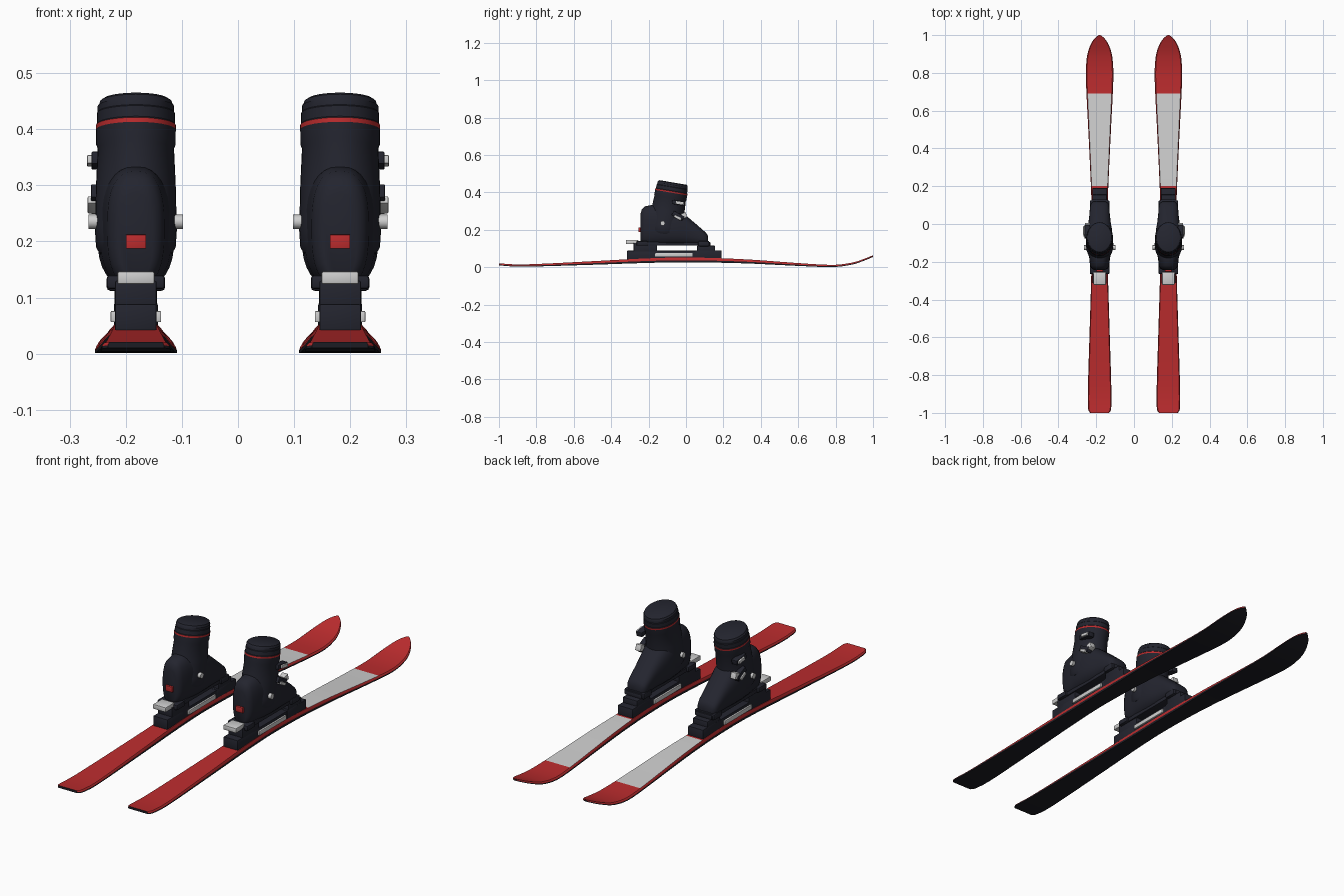
import bpy, bmesh, math
from mathutils import Matrix

if "Cube" in bpy.data.objects:
    bpy.data.objects.remove(bpy.data.objects["Cube"])


def material(name, r, g, b):
    m = bpy.data.materials.new(name)
    m.diffuse_color = (r, g, b, 1)
    m.use_nodes = True
    m.node_tree.nodes["Principled BSDF"].inputs["Base Color"].default_value = m.diffuse_color
    return m


RED = material("red", 0.50, 0.025, 0.027)
LIGHT = material("light grey", 0.62, 0.62, 0.62)
DARK = material("dark navy", 0.017, 0.018, 0.028)
BASE = material("base black", 0.012, 0.012, 0.017)


def finish(name, bm, mats, angle=35):
    bmesh.ops.recalc_face_normals(bm, faces=bm.faces)
    me = bpy.data.meshes.new(name)
    bm.to_mesh(me)
    bm.free()
    for m in mats:
        me.materials.append(m)
    ob = bpy.data.objects.new(name, me)
    bpy.context.collection.objects.link(ob)
    bpy.ops.object.select_all(action='DESELECT')
    ob.select_set(True)
    bpy.context.view_layer.objects.active = ob
    bpy.ops.object.shade_smooth_by_angle(angle=math.radians(angle))
    return ob


def loft(name, rings, mats, rule=None, angle=35):
    """Skin closed rings; rule(ring index, side index) gives the material, caps use index 0."""
    bm = bmesh.new()
    vs = [[bm.verts.new(p) for p in r] for r in rings]
    n = len(vs[0])
    for i in range(len(vs) - 1):
        for j in range(n):
            k = (j + 1) % n
            f = bm.faces.new((vs[i][j], vs[i][k], vs[i + 1][k], vs[i + 1][j]))
            f.material_index = rule(i, j) if rule else 0
    bm.faces.new(vs[0])
    bm.faces.new(vs[-1])
    return finish(name, bm, mats, angle)


def box(name, x, y, z, mat, bevel=0.004, tilt=0.0):
    """Bevelled box from (low, high) pairs, tilted about x."""
    bm = bmesh.new()
    size = [abs(b - a) for a, b in (x, y, z)]
    centre = [(a + b) / 2 for a, b in (x, y, z)]
    bmesh.ops.create_cube(bm, size=1, matrix=Matrix.Diagonal((*size, 1)))
    if bevel:
        bmesh.ops.bevel(bm, geom=bm.edges[:], offset=bevel, segments=2,
                        profile=0.5, affect='EDGES')
    bmesh.ops.transform(bm, verts=bm.verts,
                        matrix=Matrix.Translation(centre) @ Matrix.Rotation(tilt, 4, 'X'))
    return finish(name, bm, [mat])


def disc(name, x, y, z, r, depth, mat):
    bm = bmesh.new()
    bmesh.ops.create_cone(bm, cap_ends=True, segments=20, radius1=r, radius2=r, depth=depth,
                          matrix=Matrix.Translation((x, y, z)) @ Matrix.Rotation(math.pi / 2, 4, 'Y'))
    return finish(name, bm, [mat])


def curve(points, y):
    """Smooth interpolation through (y, value) points."""
    def slope(i):
        a, b = points[max(i - 1, 0)], points[min(i + 1, len(points) - 1)]
        return (b[1] - a[1]) / (b[0] - a[0])
    for i in range(len(points) - 1):
        (y0, v0), (y1, v1) = points[i], points[i + 1]
        if y <= y1 + 1e-9:
            h = y1 - y0
            t = (y - y0) / h
            return ((2*t**3 - 3*t*t + 1) * v0 + (t**3 - 2*t*t + t) * h * slope(i)
                    + (3*t*t - 2*t**3) * v1 + (t**3 - t*t) * h * slope(i + 1))
    return points[-1][1]


WIDTH = [(-1, .050), (-.985, .060), (-.9, .0625), (-.6, .054), (-.3, .045), (-.1, .041), (.1, .043),
         (.2, .046), (.5, .060), (.7, .070), (.8, .073), (.88, .068), (.93, .056), (.97, .036),
         (.99, .018), (1, .004)]
HEIGHT = [(-1, .010), (-.93, .004), (-.85, .003), (-.5, .013), (-.2, .023), (0, .026), (.3, .021),
          (.6, .007), (.75, .001), (.82, .003), (.9, .017), (.96, .038), (1, .055)]
THICK = [(-1, .011), (-.8, .013), (-.3, .023), (0, .026), (.3, .022), (.7, .013), (1, .009)]


def ski(cx):
    ys = sorted({round(-1 + i * .04, 3) for i in range(51)}
                | {-.993, -.985, -.975, .69, .9, .94, .97, .98, .99, .995})
    rings = []
    for y in ys:
        w, z, t = (curve(c, y) for c in (WIDTH, HEIGHT, THICK))
        rings.append([(cx + a * w, y, z + b * t) for a, b in
                      ((-1, 0), (1, 0), (1, .42), (.98, .7), (.92, 1), (-.92, 1), (-.98, .7), (-1, .42))])

    def colour(i, j):
        if j in (0, 1, 7):
            return 0                                   # base and steel edges
        return 2 if j == 4 and .19 < ys[i] < .685 else 1   # pale panel on the top sheet
    loft("ski", rings, [BASE, RED, LIGHT], colour, 30)


def shell(cx):
    # heel-to-toe stations: y, half width, bottom, top
    stations = [(-.243, .030, .135, .285), (-.236, .043, .125, .310), (-.22, .051, .12, .325),
                (-.18, .055, .118, .333), (-.14, .064, .118, .333), (-.08, .069, .118, .32),
                (-.03, .066, .118, .298), (.0, .060, .118, .276), (.05, .054, .118, .234),
                (.09, .051, .118, .199), (.108, .046, .118, .183), (.118, .034, .122, .168)]
    rings, n = [], 32
    for y, w, lo, hi in stations:
        ring = []
        for k in range(n):
            a = 2 * math.pi * k / n
            c, s = math.cos(a), math.sin(a)
            ring.append((cx + w * math.copysign(abs(c) ** .75, c), y,
                         (lo + hi) / 2 + (hi - lo) / 2 * math.copysign(abs(s) ** .75, s)))
        rings.append(ring)
    loft("boot_shell", rings, [DARK], angle=45)


def cuff(cx):
    # rings up the leaning axis: height, half width, half depth
    levels = [(.178, .064, .078), (.19, .071, .085), (.22, .073, .088), (.30, .071, .088),
              (.365, .068, .084), (.373, .071, .086), (.395, .071, .0855), (.3985, .0715, .086),
              (.4065, .0715, .086), (.409, .0695, .083), (.428, .0695, .083), (.430, .068, .081),
              (.441, .068, .081), (.443, .066, .080), (.449, .064, .078), (.453, .058, .071)]
    n = 36
    rings = []
    for z, rx, ry in levels:
        yc = -.07 + .18 * (z - .45)
        rings.append([(cx + rx * math.cos(2 * math.pi * k / n),
                       yc + ry * math.sin(2 * math.pi * k / n),
                       z - .17 * ry * math.sin(2 * math.pi * k / n)) for k in range(n)])
    loft("boot_cuff", rings, [DARK, RED], lambda i, j: int(i == 7))


def binding(cx):
    def b(name, w, y, z, mat=DARK, bevel=.003):
        box(name, (cx - w, cx + w), y, z, mat, bevel)
    b("binding_plate", .037, (-.30, .18), (.035, .088))
    b("toe_base", .039, (.05, .19), (.04, .09))
    b("toe_step", .038, (.06, .155), (.08, .115))
    b("toe_clamp", .052, (.065, .125), (.112, .14), bevel=.006)
    b("heel_base", .037, (-.315, -.17), (.04, .088))
    b("heel_housing", .037, (-.28, -.155), (.08, .13))
    b("heel_clamp", .052, (-.265, -.205), (.115, .14), bevel=.006)
    b("heel_lever", .033, (-.322, -.255), (.124, .146), LIGHT)
    b("boot_sole", .042, (-.24, .13), (.115, .135))
    b("heel_badge", .018, (-.253, -.235), (.187, .212), RED, .001)
    for s in (-1, 1):
        box("binding_rail", (cx + s * .034, cx + s * .045), (-.165, .035), (.056, .076), LIGHT, .002)


def boot_hardware(cx, s):
    for side in (-1, 1):
        disc("cuff_pivot", cx + side * .074, -.125, .235, .0125, .020, LIGHT)
    # buckles on the outer side only
    def b(name, x0, x1, y, z, mat, tilt=0.0):
        box(name, (cx + s * x0, cx + s * x1), y, z, mat, .002, tilt)
    b("upper_buckle_base", .050, .079, (-.075, -.005), (.333, .355), DARK, -.15)
    b("upper_buckle_lever", .060, .087, (-.055, -.012), (.336, .351), LIGHT, -.15)
    b("lower_buckle_base", .055, .080, (-.075, -.01), (.262, .288), DARK, -.5)
    b("lower_buckle_lever", .060, .086, (-.065, -.025), (.258, .272), LIGHT, -.5)
    b("lower_buckle_catch", .050, .078, (-.025, .003), (.262, .290), LIGHT, .3)


for side in (-1, 1):
    x = side * .182
    ski(x)
    binding(x)
    shell(x)
    cuff(x)
    boot_hardware(x, side)
